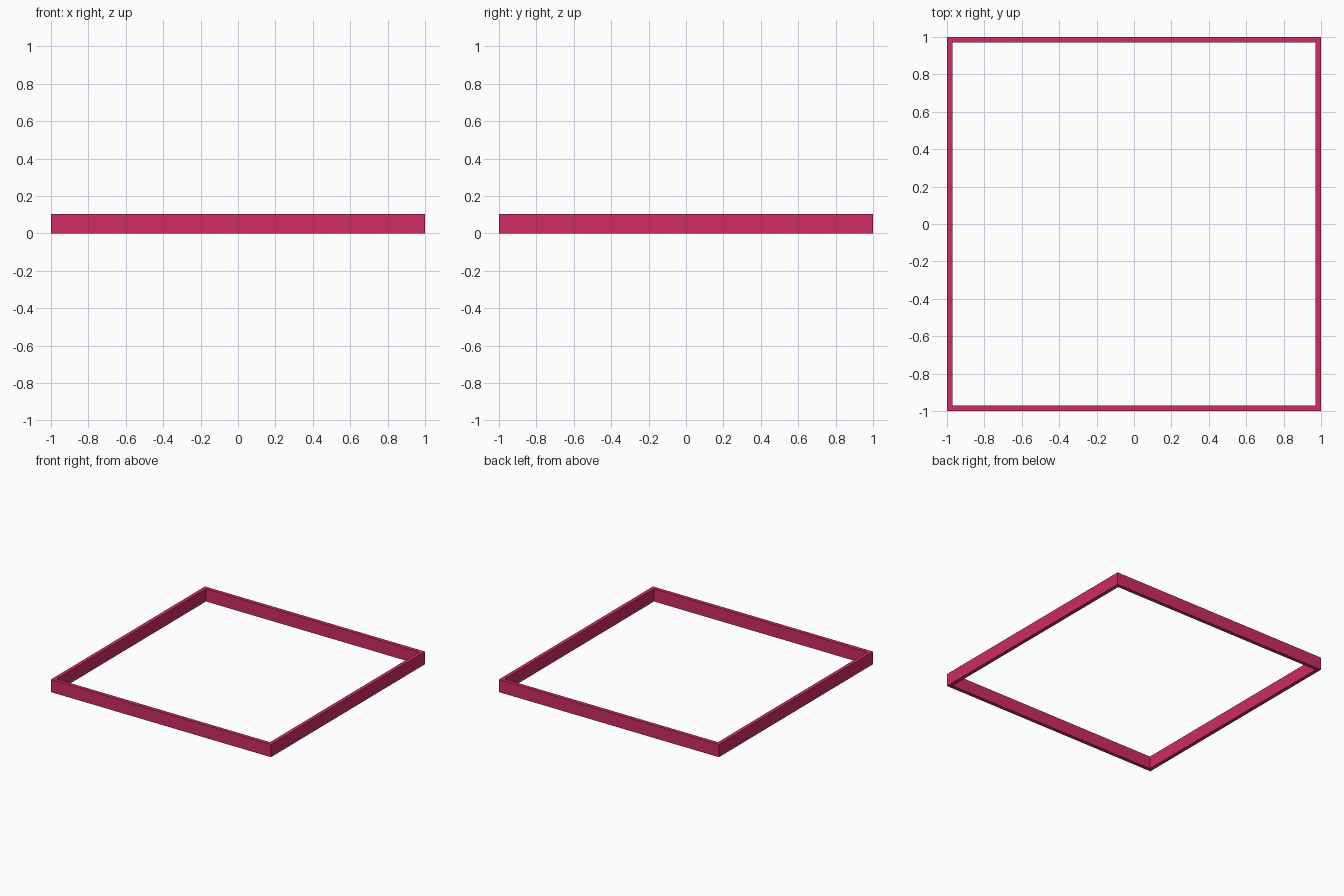
import bpy, bmesh

if "Cube" in bpy.data.objects:
    bpy.data.objects.remove(bpy.data.objects["Cube"])

HALF, WALL, HEIGHT = 1.0, 0.03, 0.104

# Square frame: four mitred rails swept around a rectangular section
section = [(HALF, 0), (HALF, HEIGHT), (HALF - WALL, HEIGHT), (HALF - WALL, 0)]
corners = [(-1, -1), (1, -1), (1, 1), (-1, 1)]
bm = bmesh.new()
rings = [[bm.verts.new((sx * r, sy * r, z)) for r, z in section] for sx, sy in corners]
for i in range(4):
    a, b = rings[i], rings[(i + 1) % 4]
    for j in range(4):
        k = (j + 1) % 4
        bm.faces.new((a[j], b[j], b[k], a[k]))
bmesh.ops.recalc_face_normals(bm, faces=bm.faces[:])

mesh = bpy.data.meshes.new("square_frame")
bm.to_mesh(mesh)
bm.free()
frame = bpy.data.objects.new("square_frame", mesh)
bpy.context.collection.objects.link(frame)

# Crimson finish
mat = bpy.data.materials.new("crimson")
mat.diffuse_color = (0.61, 0.026, 0.12, 1)
mat.use_nodes = True
mat.node_tree.nodes["Principled BSDF"].inputs["Base Color"].default_value = mat.diffuse_color
mesh.materials.append(mat)
